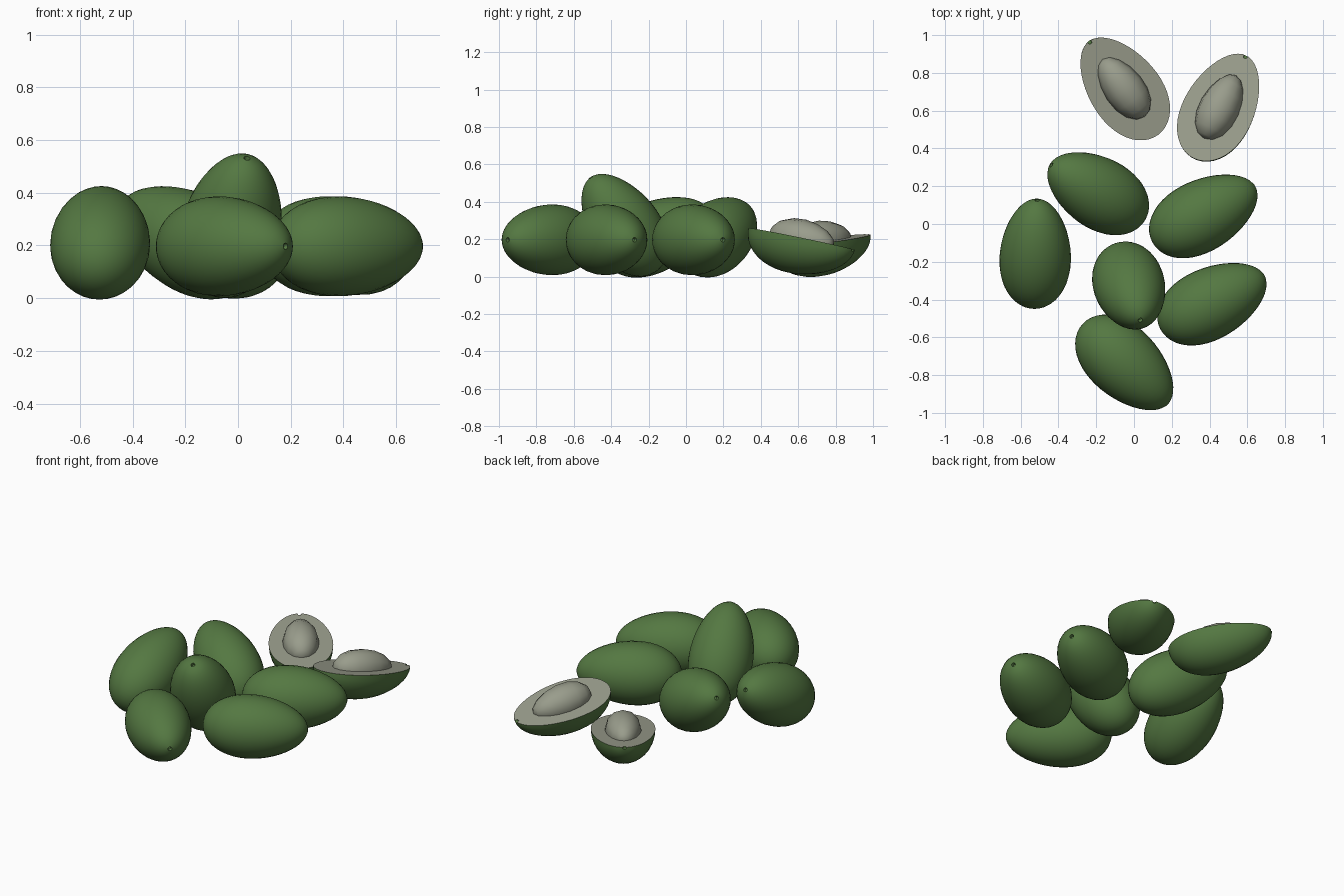
import bpy, bmesh, math
from mathutils import Vector, Matrix

if "Cube" in bpy.data.objects:
    bpy.data.objects.remove(bpy.data.objects["Cube"])

A, B = 0.31, 0.188          # fruit half length and radius


def material(name, rgb):
    m = bpy.data.materials.new(name)
    m.diffuse_color = (*rgb, 1)
    m.use_nodes = True
    m.node_tree.nodes["Principled BSDF"].inputs["Base Color"].default_value = m.diffuse_color
    return m


SKIN = material("green_skin", (0.089, 0.188, 0.054))
FLESH = material("pale_flesh", (0.32, 0.335, 0.262))


def frame(loc, axis, up=(0, 0, 1)):
    # local x runs along the fruit to its stem end, local z is close to up
    x = Vector(axis).normalized()
    y = Vector(up).cross(x).normalized()
    z = x.cross(y)
    return Matrix.Translation(loc) @ Matrix((x, y, z)).transposed().to_4x4()


def finish(name, bm, mats, matrix, angle=40):
    bmesh.ops.recalc_face_normals(bm, faces=bm.faces)
    me = bpy.data.meshes.new(name)
    bm.to_mesh(me)
    bm.free()
    ob = bpy.data.objects.new(name, me)
    bpy.context.collection.objects.link(ob)
    for m in mats:
        me.materials.append(m)
    ob.matrix_world = matrix
    bpy.ops.object.select_all(action='DESELECT')
    ob.select_set(True)
    bpy.context.view_layer.objects.active = ob
    bpy.ops.object.shade_smooth_by_angle(angle=math.radians(angle))
    return ob


def fruit_mesh(steps=24, sides=32):
    # egg profile revolved about x, ending in a small stem dimple
    pts = [(-A, 0)]
    for i in range(1, steps):
        t = math.pi * (1 - i / steps)
        pts.append((A * math.cos(t), B * math.sin(t) * (1 - 0.12 * math.cos(t))))
    pts += [(A, 0.012), (A - 0.016, 0.008), (A - 0.018, 0)]
    bm = bmesh.new()
    vs = [bm.verts.new((x, 0, r)) for x, r in pts]
    es = [bm.edges.new(p) for p in zip(vs, vs[1:])]
    bmesh.ops.spin(bm, geom=vs + es, axis=(1, 0, 0), cent=(0, 0, 0),
                   angle=math.tau, steps=sides)
    bmesh.ops.remove_doubles(bm, verts=bm.verts, dist=0.0005)
    return bm


# whole fruits: centre and stem direction
wholes = [
    ((-0.195, 0.17, 0.22), (-0.78, 0.46, 0.42)),
    ((0.37, 0.05, 0.197), (0.88, 0.475, 0)),
    ((-0.522, -0.155, 0.22), (0.03, 0.905, 0.425)),
    ((-0.022, -0.335, 0.28), (0.18, -0.56, 0.81)),
    ((0.415, -0.415, 0.197), (0.89, 0.45, 0)),
    ((-0.045, -0.74, 0.197), (0.73, -0.69, 0)),
]
for i, (loc, axis) in enumerate(wholes):
    finish(f"whole_fruit_{i + 1}", fruit_mesh(), [SKIN], frame(loc, axis))

# cut halves: centre, stem direction, cut face normal
halves = [
    ((-0.055, 0.72, 0.193), (-0.59, 0.80, 0.11), (0.07, -0.09, 1)),
    ((0.455, 0.62, 0.20), (0.45, 0.89, -0.175), (-0.04, 0.21, 1)),
]
for i, (loc, axis, up) in enumerate(halves):
    bm = fruit_mesh()
    cut = bmesh.ops.bisect_plane(bm, geom=bm.verts[:] + bm.edges[:] + bm.faces[:],
                                 dist=0.0001, plane_co=(0, 0, 0),
                                 plane_no=(0, 0, 1), clear_outer=True)
    rim = [e for e in bm.edges if e.is_boundary]
    cap = bmesh.ops.contextual_create(bm, geom=rim, mat_nr=1)
    for f in cap["faces"]:
        f.material_index = 1
    m = frame(loc, axis, up)
    finish(f"half_fruit_{i + 1}", bm, [SKIN, FLESH], m)

    # stone sitting in the cut face
    bm = bmesh.new()
    bmesh.ops.create_uvsphere(bm, u_segments=12, v_segments=8, radius=1)
    for v in bm.verts:
        x, y, z = v.co
        v.co = (0.19 * z, 0.107 * y * (1 - 0.1 * z), 0.107 * x * (1 - 0.1 * z))
    finish(f"stone_{i + 1}", bm, [FLESH], m, 60)
